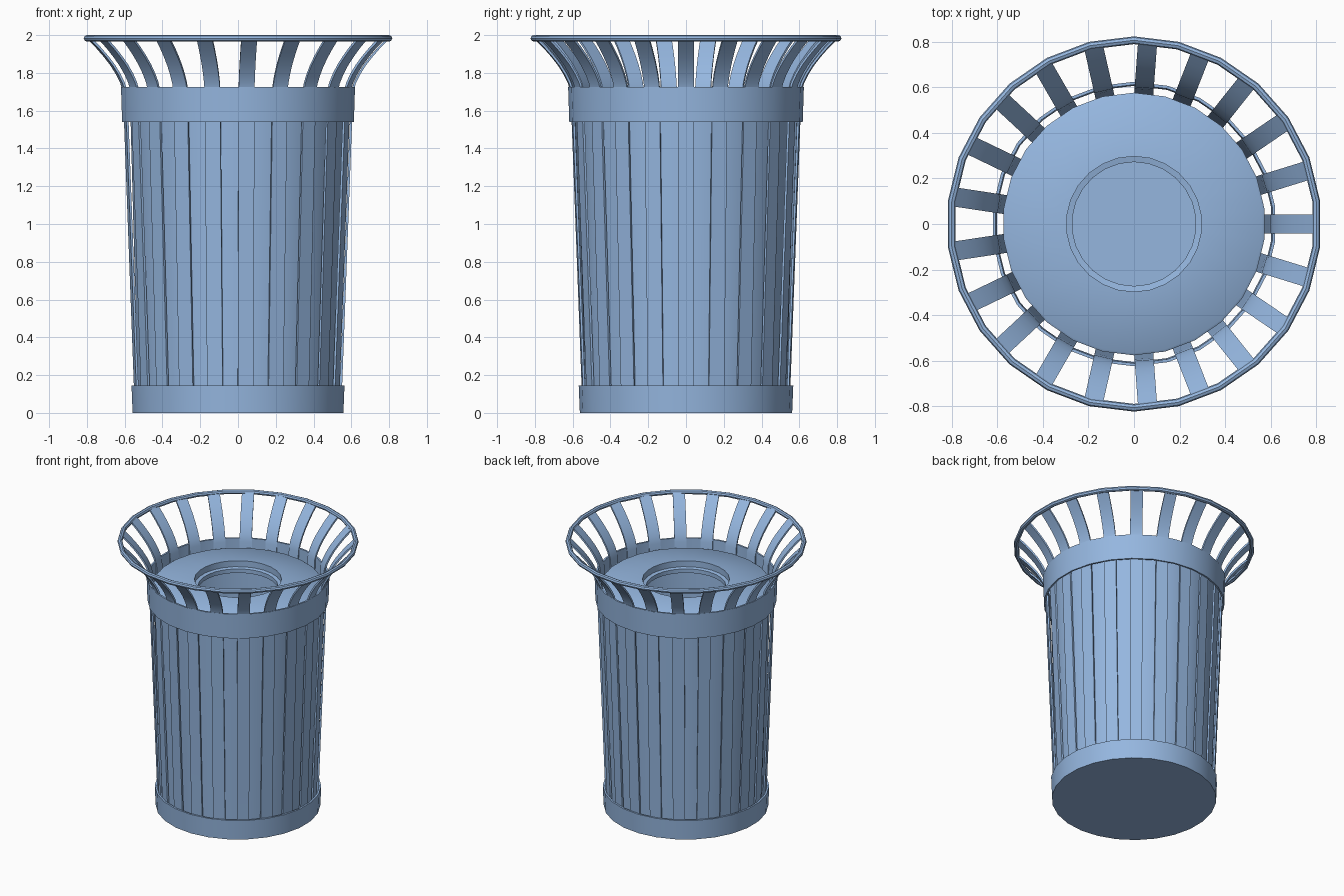
import bpy, bmesh, math
from mathutils import Vector

if "Cube" in bpy.data.objects:
    bpy.data.objects.remove(bpy.data.objects["Cube"])

SIDES, SLATS = 26, 21

paint = bpy.data.materials.new("blue_grey_paint")
paint.diffuse_color = (0.30, 0.47, 0.74, 1)
paint.use_nodes = True
paint.node_tree.nodes["Principled BSDF"].inputs["Base Color"].default_value = paint.diffuse_color


def finish(name, bm, angle=35):
    bmesh.ops.remove_doubles(bm, verts=bm.verts, dist=1e-5)
    bmesh.ops.recalc_face_normals(bm, faces=bm.faces)
    me = bpy.data.meshes.new(name)
    bm.to_mesh(me)
    bm.free()
    me.materials.append(paint)
    ob = bpy.data.objects.new(name, me)
    bpy.context.collection.objects.link(ob)
    bpy.ops.object.select_all(action='DESELECT')
    bpy.context.view_layer.objects.active = ob
    ob.select_set(True)
    bpy.ops.object.shade_smooth_by_angle(angle=math.radians(angle))
    return ob


def lathe(name, profile, closed=True):
    """Revolve (radius, z) points around the z axis."""
    bm = bmesh.new()
    rings = []
    for r, z in profile:
        rings.append([bm.verts.new((r * math.cos(a), r * math.sin(a), z))
                      for a in (2 * math.pi * (i + .5) / SIDES for i in range(SIDES))])
    n = len(rings)
    for k in range(n if closed else n - 1):
        a, b = rings[k], rings[(k + 1) % n]
        for i in range(SIDES):
            j = (i + 1) % SIDES
            bm.faces.new((a[i], a[j], b[j], b[i]))
    if not closed:                      # cap both ends
        bm.faces.new(rings[0])
        bm.faces.new(rings[-1])
    return finish(name, bm)


# Base band with closed underside
lathe("base_band", [(.562, 0), (.568, .145), (.555, .145), (.55, .03)], closed=False)

# Upper band around the slats
lathe("upper_band", [(.618, 1.54), (.624, 1.725), (.611, 1.725), (.606, 1.54)])

# Inner bin wall, gently domed lid, recessed opening, inside wall and floor
lathe("liner_and_lid", [(.532, .035), (.576, 1.665), (.566, 1.672), (.297, 1.70),
                        (.297, 1.655), (.272, 1.65), (.272, 1.62), (.55, 1.62),
                        (.52, .05)], closed=False)

# Top rim tube
lathe("top_rim", [(.806 + .017 * math.cos(t), 1.983 + .017 * math.sin(t))
                  for t in (math.pi * k / 4 for k in range(8))])

# Slats: straight taper below, flared outward at the top
path = [(.547, .03), (.604, 1.54), (.611, 1.70), (.624, 1.745), (.646, 1.79),
        (.676, 1.838), (.711, 1.883), (.752, 1.93), (.802, 1.98)]
HALF, THICK = .042, .012
bm = bmesh.new()
for s in range(SLATS):
    a = 2 * math.pi * s / SLATS
    out, side = Vector((math.cos(a), math.sin(a), 0)), Vector((-math.sin(a), math.cos(a), 0))
    sections = []
    for k, (r, z) in enumerate(path):
        p, q = path[max(k - 1, 0)], path[min(k + 1, len(path) - 1)]
        n = Vector((q[1] - p[1], p[0] - q[0])).normalized() * THICK
        outer = out * r + Vector((0, 0, z))
        inner = out * (r - n.x) + Vector((0, 0, z - n.y))
        sections.append([bm.verts.new(v) for v in (outer - side * HALF, outer + side * HALF,
                                                   inner + side * HALF, inner - side * HALF)])
    for lo, hi in zip(sections, sections[1:]):
        for i in range(4):
            j = (i + 1) % 4
            bm.faces.new((lo[i], lo[j], hi[j], hi[i]))
    bm.faces.new(sections[0])
    bm.faces.new(sections[-1])
finish("flared_slats", bm)
